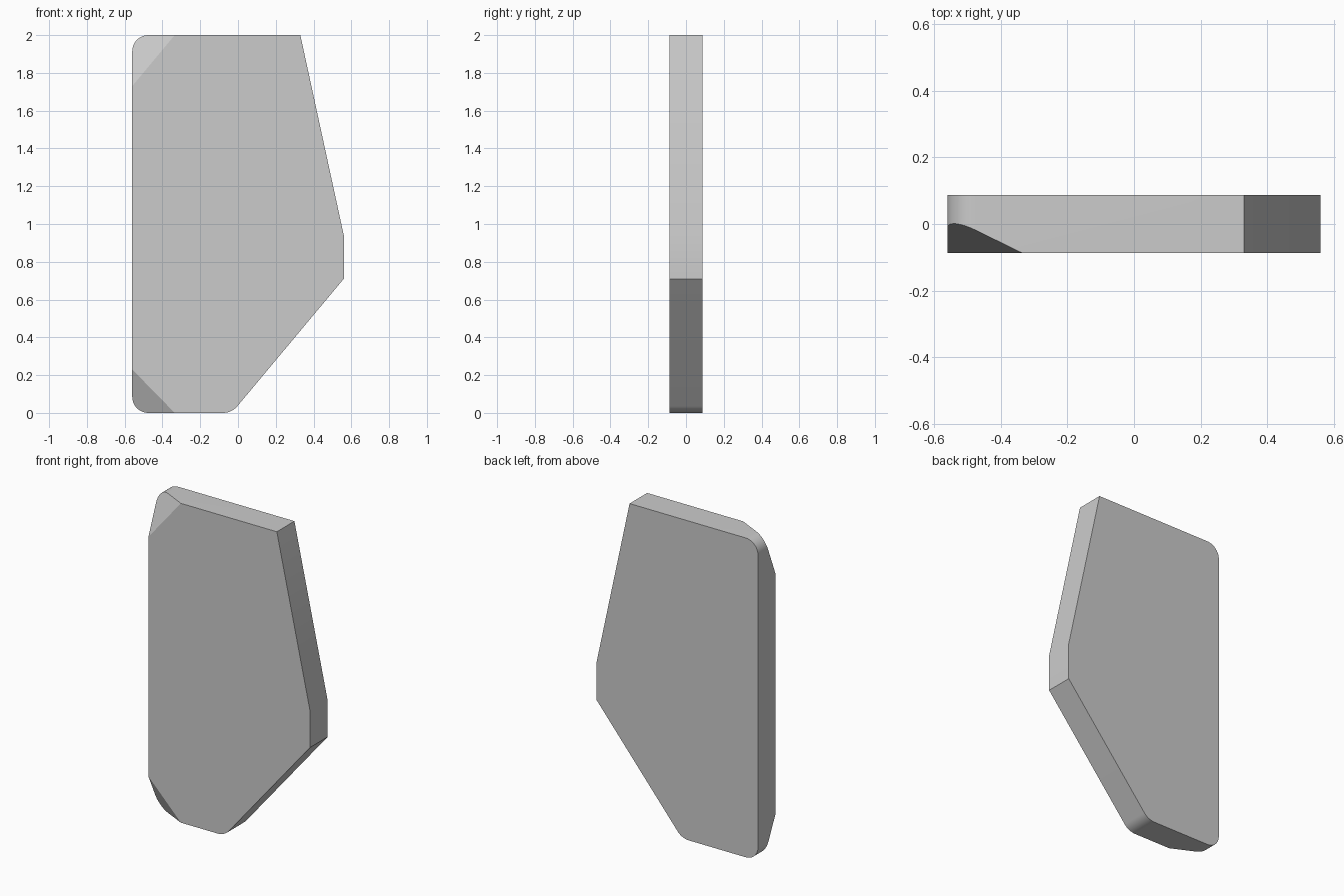
import bpy, bmesh, math
from mathutils import Vector

if "Cube" in bpy.data.objects:
    bpy.data.objects.remove(bpy.data.objects["Cube"])

HALF = 0.087  # half thickness

# Outline in x,z with a corner radius for each point
outline = [(-0.56, 0, 0.085), (-0.033, 0, 0.1), (0.56, 0.71, 0),
           (0.56, 0.94, 0), (0.33, 2, 0), (-0.56, 2, 0.085)]


def rounded(points, steps=10):
    result = []
    for i, (x, z, r) in enumerate(points):
        p = Vector((x, z))
        if r == 0:
            result.append(p)
            continue
        a = (Vector(points[i - 1][:2]) - p).normalized()
        b = (Vector(points[(i + 1) % len(points)][:2]) - p).normalized()
        half = a.angle(b) / 2
        centre = p + (a + b).normalized() * (r / math.sin(half))
        start = p + a * (r / math.tan(half)) - centre
        end = p + b * (r / math.tan(half)) - centre
        sweep = math.pi - 2 * half
        for k in range(steps + 1):
            t = k / steps
            v = (start * math.sin((1 - t) * sweep) + end * math.sin(t * sweep)) / math.sin(sweep)
            result.append(centre + v)
    return result


def slice_corner(bm, p1, p2, p3):
    # Cut away the front corner lying outside the plane through three points
    p1, p2, p3 = Vector(p1), Vector(p2), Vector(p3)
    n = (p2 - p1).cross(p3 - p1).normalized()
    if n.y > 0:
        n = -n
    cut = bmesh.ops.bisect_plane(bm, geom=bm.verts[:] + bm.edges[:] + bm.faces[:],
                                 plane_co=p1, plane_no=n, clear_outer=True, dist=1e-5)
    edges = [e for e in bm.edges if e.is_boundary]
    bmesh.ops.contextual_create(bm, geom=edges)


# Slab extruded from the outline
bm = bmesh.new()
face = bm.faces.new([bm.verts.new((p.x, -HALF, p.y)) for p in rounded(outline)])
ext = bmesh.ops.extrude_face_region(bm, geom=[face])
bmesh.ops.translate(bm, vec=(0, 2 * HALF, 0),
                    verts=[v for v in ext["geom"] if isinstance(v, bmesh.types.BMVert)])
bmesh.ops.recalc_face_normals(bm, faces=bm.faces[:])

# Bevelled front corners at top left and bottom left
slice_corner(bm, (-0.335, -HALF, 2), (-0.56, -HALF, 1.73), (-0.48, -0.016, 2))
slice_corner(bm, (-0.335, -HALF, 0), (-0.56, -HALF, 0.23), (-0.48, -0.016, 0))
bmesh.ops.recalc_face_normals(bm, faces=bm.faces[:])

mesh = bpy.data.meshes.new("slab")
bm.to_mesh(mesh)
bm.free()
slab = bpy.data.objects.new("slab", mesh)
bpy.context.collection.objects.link(slab)
bpy.context.view_layer.objects.active = slab
slab.select_set(True)
bpy.ops.object.shade_smooth_by_angle(angle=math.radians(20))
